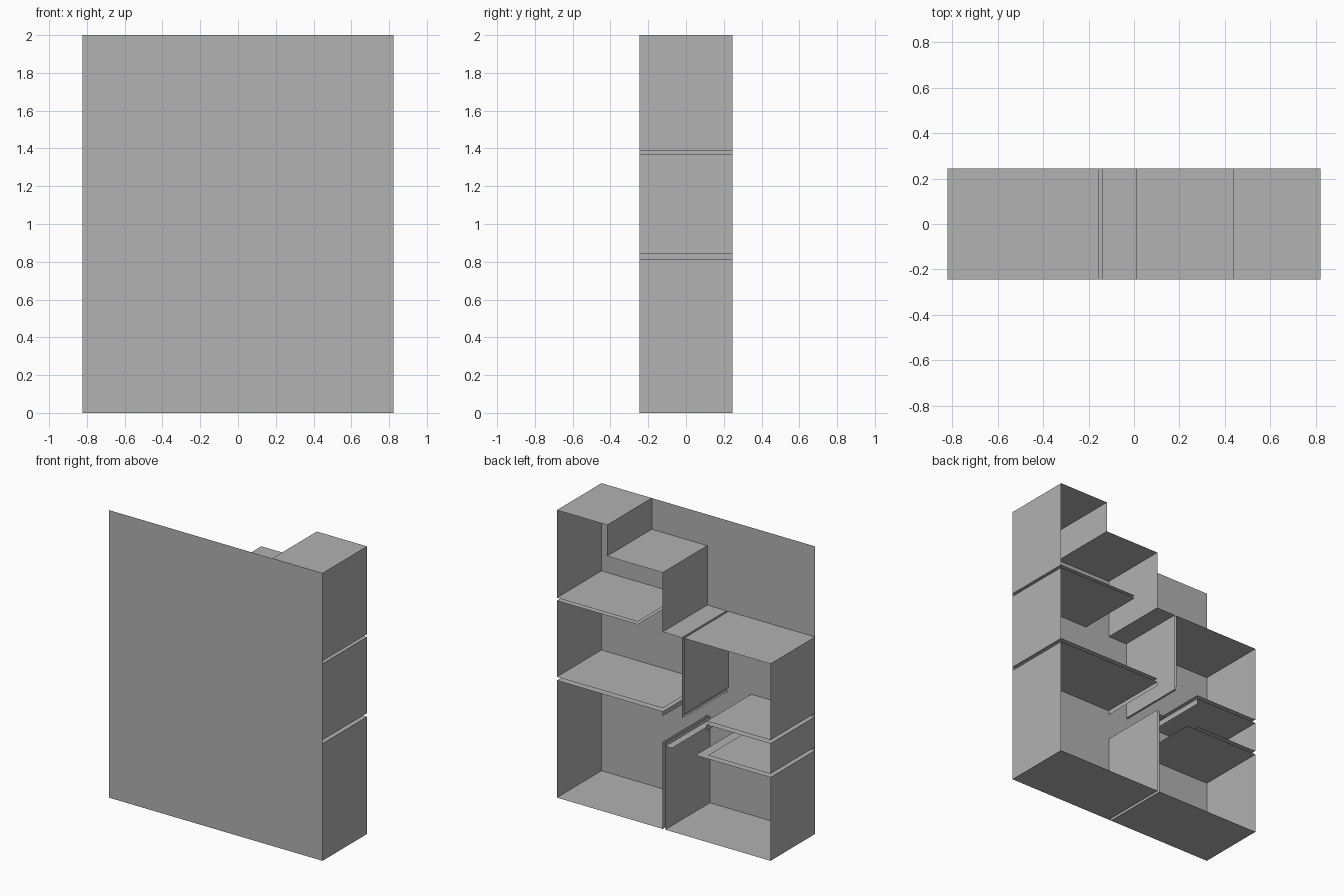
import bpy

if "Cube" in bpy.data.objects:
    bpy.data.objects.remove(bpy.data.objects["Cube"])

grey = bpy.data.materials.new("plain grey")
grey.use_nodes = True
colour = (0.445, 0.445, 0.445, 1)
grey.diffuse_color = colour
grey.node_tree.nodes["Principled BSDF"].inputs["Base Color"].default_value = colour

W, D, H = 0.822, 0.245, 2.0


def sheets(name, quads):
    """One object made of separate flat sheets."""
    mesh = bpy.data.meshes.new(name)
    verts = [v for q in quads for v in q]
    faces = [tuple(range(i, i + 4)) for i in range(0, len(verts), 4)]
    mesh.from_pydata(verts, [], faces)
    mesh.materials.append(grey)
    obj = bpy.data.objects.new(name, mesh)
    bpy.context.collection.objects.link(obj)


def level(z, x0, x1):
    return [(x0, -D, z), (x1, -D, z), (x1, D, z), (x0, D, z)]


def upright(x, z0, z1):
    return [(x, -D, z0), (x, D, z0), (x, D, z1), (x, -D, z1)]


# Levels of the double-skinned boards
TOP_LO, TOP_HI = 1.37, 1.39
MID_LO, MID_HI = 0.815, 0.84
LOW_LO, LOW_HI = 0.58, 0.605
STEP = 1.783
POST_L, POST_R = 0.008, -0.012
DIV_L, DIV_R = -0.14, -0.155

# Large closed front sheet
sheets("front_panel", [[(-W, -D, 0), (W, -D, 0), (W, -D, H), (-W, -D, H)]])

# Outer sides, open where the boards meet them
sheets("left_side", [upright(W, a, b) for a, b in
                     ((0, MID_LO), (MID_HI, TOP_LO), (TOP_HI, H))])
sheets("right_side", [upright(-W, a, b) for a, b in
                      ((0, LOW_LO), (LOW_HI, MID_LO), (MID_HI, TOP_LO))])

# Base on both sides of the lower post
sheets("base", [level(0, POST_L, W), level(0, -W, POST_R)])

# Stepped top
sheets("upper_step", [level(H, 0.435, W), upright(0.435, STEP, H)])
sheets("middle_step", [level(STEP, 0.415, 0.435), level(STEP, POST_L, 0.415),
                       upright(POST_L, TOP_LO, STEP)])
sheets("lower_step", [level(TOP_LO, DIV_L, POST_L), level(TOP_LO, -W, DIV_R)])

# Shelves
sheets("upper_left_shelf", [level(z, 0.2, W) for z in (TOP_LO, TOP_HI)])
sheets("middle_left_shelf", [level(z, POST_L, W) for z in (MID_LO, MID_HI)]
       + [upright(POST_L, 0.785, MID_LO)])
sheets("middle_right_shelf", [level(z, -W, -0.33) for z in (MID_LO, MID_HI)]
       + [upright(-0.33, 0.775, MID_LO)])
sheets("lower_right_shelf", [level(LOW_LO, -W, -0.245), level(LOW_HI, -W, -0.34)])

# Uprights
sheets("lower_post", [upright(x, 0, LOW_HI) for x in (POST_L, POST_R)])
sheets("post_ledge", [level(LOW_LO, POST_R - 0.05, POST_R)])
sheets("divider", [upright(DIV_L, MID_LO, TOP_LO), upright(DIV_R, MID_HI, TOP_LO),
                   level(MID_LO, DIV_R, DIV_L)])
